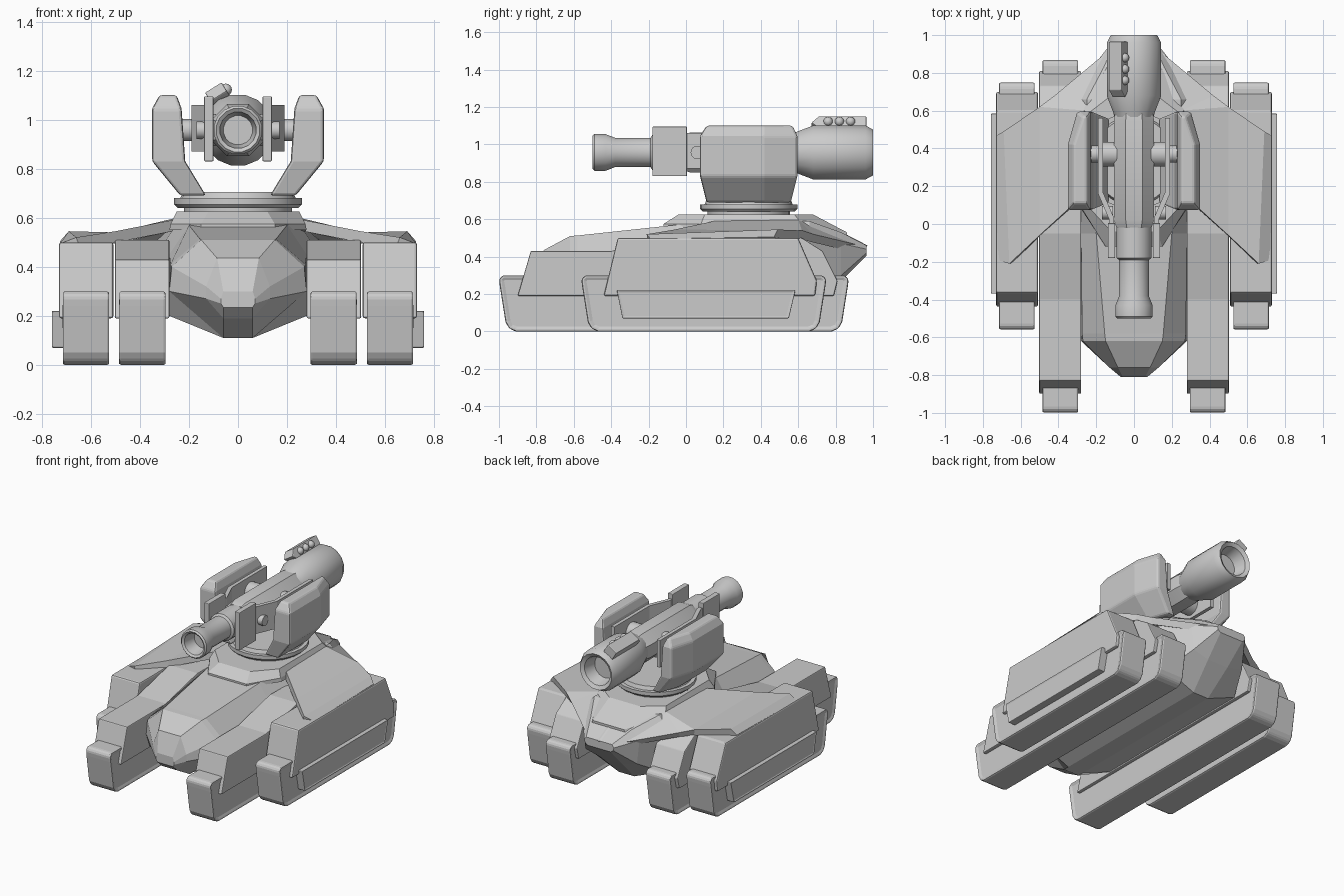
import bpy, bmesh, math
from mathutils import Vector, Matrix

if "Cube" in bpy.data.objects:
    bpy.data.objects.remove(bpy.data.objects["Cube"])


def make(name, bm, mirror=False, bevel=0, smooth=False, recalc=True):
    if recalc:
        bmesh.ops.recalc_face_normals(bm, faces=bm.faces)
    me = bpy.data.meshes.new(name)
    bm.to_mesh(me)
    bm.free()
    ob = bpy.data.objects.new(name, me)
    bpy.context.collection.objects.link(ob)
    if smooth:
        bpy.ops.object.select_all(action='DESELECT')
        ob.select_set(True)
        bpy.context.view_layer.objects.active = ob
        bpy.ops.object.shade_smooth_by_angle(angle=math.radians(32))
    if bevel:
        m = ob.modifiers.new("bevel", 'BEVEL')
        m.width, m.segments, m.limit_method = bevel, 2, 'ANGLE'
    if mirror:
        ob.modifiers.new("mirror", 'MIRROR')
    return ob


def loft(rings, caps=True):
    bm = bmesh.new()
    vs = [[bm.verts.new(p) for p in r] for r in rings]
    n = len(vs[0])
    for a, b in zip(vs, vs[1:]):
        for i in range(n):
            bm.faces.new((a[i], a[(i + 1) % n], b[(i + 1) % n], b[i]))
    if caps:
        bm.faces.new(vs[0])
        bm.faces.new(vs[-1])
    return bm


def prism(name, profile, x0, x1, bevel=0.0, inset=None):
    """Side (y, z) profile extruded across x, mirrored to both sides."""
    bm = loft([[(x, y, z) for y, z in profile] for x in (x0, x1)])
    bmesh.ops.recalc_face_normals(bm, faces=bm.faces)
    if inset:
        sides = [f for f in bm.faces if abs(f.normal.x) > 0.9]
        bmesh.ops.inset_individual(bm, faces=sides, thickness=inset[0], depth=inset[1])
    return make(name, bm, mirror=True, bevel=bevel)


def lathe(name, profile, n, z, phase=0.5):
    """(y, radius) profile turned about the gun axis."""
    rings = [[(r * math.cos(math.tau * (i + phase) / n), y,
               z + r * math.sin(math.tau * (i + phase) / n)) for i in range(n)]
             for y, r in profile]
    return make(name, loft(rings), smooth=True)


def cylinder(bm, r1, r2, depth, matrix, n=24):
    bmesh.ops.create_cone(bm, cap_ends=True, segments=n, radius1=r1, radius2=r2,
                          depth=depth, matrix=matrix)


# Tracks, with rounded corners and recessed side faces
def track(name, y0, y1, x0, x1):
    front = [(y0 + .02, .30), (y0, .28), (y0 + .005, .24), (y0 + .035, .05),
             (y0 + .055, .015), (y0 + .09, 0)]
    rear = [(y0 + y1 - y, z) for y, z in reversed(front)]
    prism(name, front + rear, x0, x1, .014, (.028, -.012))


track("inner_track", -1.0, .87, .29, .49)
track("outer_track", -.56, .75, .52, .72)

# Armoured track pods and side skirts
prism("inner_pod", [(-.90, .19), (-.83, .43), (-.40, .43), (-.05, .51), (.62, .50),
                    (.73, .43), (.81, .27), (.79, .19)], .28, .502, .006)
prism("outer_pod", [(-.44, .19), (-.365, .50), (.60, .50), (.70, .27), (.69, .19)],
      .508, .73, .01)
prism("side_skirt", [(-.37, .22), (.585, .22), (.55, .07), (-.34, .07)],
      .70, .76, .006, (.014, -.006))

# Hull: half cross-sections along y (deck edge, shoulder, lower side, keel)
sections = [
    (-.81, (.06, .30), (.07, .27), (.07, .25), (.06, .235)),
    (-.76, (.085, .435), (.13, .32), (.13, .27), (.06, .19)),
    (-.62, (.15, .51), (.27, .40), (.28, .30), (.06, .11)),
    (-.58, (.155, .513), (.275, .41), (.28, .20), (.06, .11)),
    (-.05, (.20, .57), (.28, .45), (.28, .20), (.06, .11)),
    (.15, (.24, .59), (.30, .50), (.28, .20), (.06, .11)),
    (.66, (.25, .59), (.34, .50), (.28, .20), (.06, .11)),
    (.83, (.16, .53), (.22, .47), (.20, .30), (.08, .27)),
    (.965, (.10, .46), (.115, .44), (.11, .42), (.09, .405)),
]
make("hull", loft([[(x, y, z) for x, z in pts] + [(-x, y, z) for x, z in reversed(pts)]
                   for y, *pts in sections]))

# Raised turret deck
deck = []
for pts, z in (([(.15, -.12), (.28, .08), (.28, .62), (.15, .86)], .55),
               ([(.15, -.12), (.275, .08), (.275, .62), (.12, .86)], .575),
               ([(.12, -.04), (.25, .10), (.25, .58), (.12, .68)], .625)):
    deck.append([(x, y, z) for x, y in pts] + [(-x, y, z) for x, y in reversed(pts)])
deck[1] = [(x, y, .53 if y > .8 else z) for x, y, z in deck[1]]
deck[0] = [(x, y, .48 if y > .8 else z) for x, y, z in deck[0]]
make("turret_deck", loft(deck))

# Wing plates sweeping from the tail over the pods
P = dict(a=(0, .97, .46), b=(.12, .93, .46), d=(.42, .68, .52), e=(.50, .62, .54),
         f=(.69, .49, .545), g=(.66, -.21, .52), h=(.50, -.06, .545), i=(.27, .15, .59),
         j=(.25, .60, .60), k=(0, .68, .61), p=(.725, .47, .505), q=(.725, -.19, .495))
bm = bmesh.new()
V = {k: bm.verts.new(p) for k, p in P.items()}
for face in ("abjk", "bdj", "dej", "ehij", "efgh", "fpqg"):
    f = bm.faces.new([V[c] for c in face])
    f.normal_update()
    if f.normal.z < 0:
        f.normal_flip()
wing = make("wing_plate", bm, mirror=True, recalc=False)
m = wing.modifiers.new("thickness", 'SOLIDIFY')
m.thickness, m.offset = .045, -1

# Turret ring
bm = bmesh.new()
for r1, r2, z0, z1 in ((.22, .22, .61, .655), (.245, .26, .64, .655),
                       (.26, .26, .655, .68), (.235, .225, .68, .705)):
    cylinder(bm, r1, r2, z1 - z0, Matrix.Translation((0, .335, (z0 + z1) / 2)))
make("turret_ring", bm, smooth=True)

# Gun support arms
rings = []
for z, xi, xo, y0, y1 in ((.69, .13, .235, .11, .56), (.83, .215, .35, .075, .595),
                          (1.045, .23, .35, .075, .595), (1.10, .25, .32, .11, .57)):
    rings.append([(xi, y0, z), (xo, y0, z), (xo, .42, z), (xo - .05, y1, z), (xi, y1, z)])
make("support_arm", loft(rings), mirror=True, bevel=.02)

# Gun: hollow muzzle, barrel, receiver and rear tube
GZ = .957
lathe("barrel", [(-.40, .06), (-.49, .075), (-.50, .09), (-.49, .10), (-.43, .10),
                 (-.38, .08), (-.19, .08), (-.18, .095), (.05, .095)], 16, GZ)
lathe("receiver", [(-.02, .10), (.02, .115), (.55, .115), (.60, .105)], 8, GZ)
lathe("rear_tube", [(.55, .10), (.59, .112), (.68, .147), (.96, .147), (1.0, .125),
                    (.985, .10), (.90, .08)], 16, GZ)

# Bent side plates of the gun mount, with taller front cheeks
path = [(.105, -.17), (.105, .03), (.165, .17), (.165, .56), (.19, .56), (.19, .16),
        (.13, .02), (.13, -.17)]
make("mount_rail", loft([[(x, y, z) for x, y in path] for z in (.87, 1.06)]), mirror=True)
prism("cheek_plate", [(-.18, .83), (-.18, 1.095), (.005, 1.095), (.005, .83)], .10, .138, .004)

# Trunnions and cheek bolts
bm = bmesh.new()
for r, x, w, y in ((.065, .14, .10, .37), (.045, .20, .14, .37), (.035, .14, .06, .06)):
    cylinder(bm, r, r, w, Matrix.Translation((x, y, GZ)) @ Matrix.Rotation(math.pi / 2, 4, 'Y'))
make("trunnion", bm, mirror=True, smooth=True)

# Tilted sight box and its three studs
tilt = Matrix.Translation((-.085, 0, 1.105)) @ Matrix.Rotation(math.radians(-32), 4, 'Y')
prof = [(.67, -.01), (.71, .03), (.965, .03), (.965, -.035), (.70, -.035)]
bm = loft([[tilt @ Vector((x, y, z)) for y, z in prof] for x in (-.04, .04)])
make("sight_box", bm, bevel=.005)
bm = bmesh.new()
for y in (.76, .82, .88):
    bmesh.ops.create_uvsphere(bm, u_segments=12, v_segments=8, radius=.025,
                              matrix=Matrix.Translation((-.05, y, 1.122)))
make("sight_stud", bm, smooth=True)
